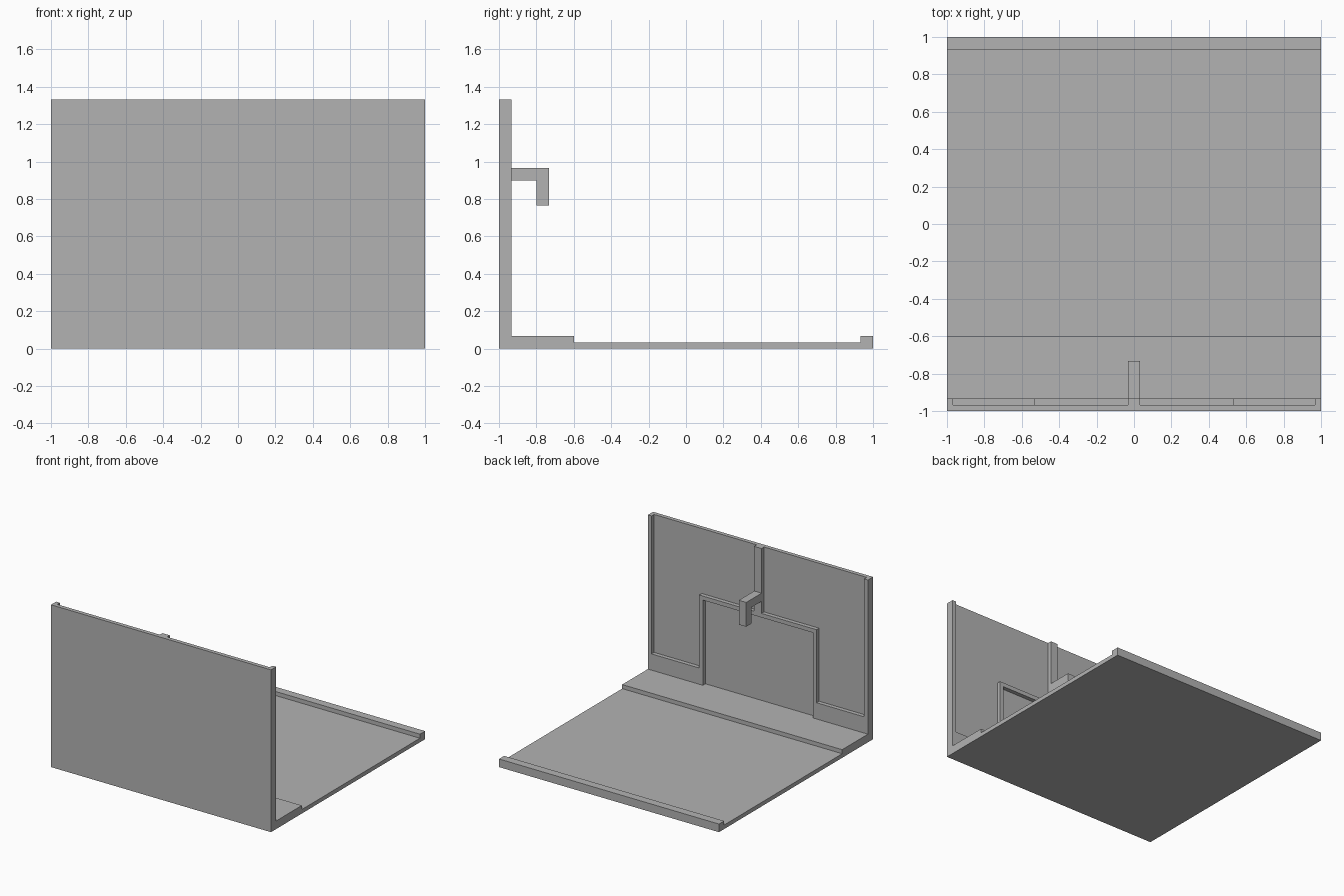
import bpy
import bmesh
from mathutils import Vector

cube = bpy.data.objects.get("Cube")
if cube:
    bpy.data.objects.remove(cube, do_unlink=True)

grey = bpy.data.materials.new("plain grey")
grey.use_nodes = True
colour = (0.45, 0.45, 0.45, 1)
grey.diffuse_color = colour
grey.node_tree.nodes["Principled BSDF"].inputs["Base Color"].default_value = colour


def extrude_outline(name, points, offset):
    """Extrude a flat outline into a solid along the offset."""
    bm = bmesh.new()
    face = bm.faces.new([bm.verts.new(p) for p in points])
    result = bmesh.ops.extrude_face_region(bm, geom=[face], use_keep_orig=True)
    moved = [v for v in result["geom"] if isinstance(v, bmesh.types.BMVert)]
    bmesh.ops.translate(bm, verts=moved, vec=Vector(offset))
    bmesh.ops.recalc_face_normals(bm, faces=bm.faces)
    mesh = bpy.data.meshes.new(name)
    bm.to_mesh(mesh)
    bm.free()
    mesh.materials.append(grey)
    obj = bpy.data.objects.new(name, mesh)
    bpy.context.collection.objects.link(obj)
    return obj


T = 1 / 30           # thickness of one layer
TOP = 4 / 3          # wall height
FACE = -1 + T        # recessed wall surface
FRONT = -1 + 2 * T   # raised frame surface

# Floor with step and end lip, joined to the thin wall
shell = [(-1, 0), (1, 0), (1, 2 * T), (1 - 2 * T, 2 * T), (1 - 2 * T, T),
         (-0.6, T), (-0.6, 2 * T), (FACE, 2 * T), (FACE, TOP), (-1, TOP)]
extrude_outline("floor_and_wall", [(-1, y, z) for y, z in shell], (2, 0, 0))

# Raised wall frame: side posts, low bands, doorway surround, centre post
upper = [(T, TOP), (T, 0.8), (0.5 + T, 0.8), (0.5 + T, 0.2),
         (1 - T, 0.2), (1 - T, TOP), (1, TOP), (1, 2 * T),
         (0.5, 2 * T), (0.5, 0.8 - T)]
outline = upper + [(-x, z) for x, z in reversed(upper)]
extrude_outline("wall_frame", [(x, FACE, z) for x, z in outline], (0, T, 0))

# Hook above the doorway
hook = [(FRONT, 0.9), (FRONT, 0.9 + 2 * T), (-0.8 + 2 * T, 0.9 + 2 * T),
        (-0.8 + 2 * T, 0.8 - T), (-0.8, 0.8 - T), (-0.8, 0.9)]
extrude_outline("hook", [(-T, y, z) for y, z in hook], (2 * T, 0, 0))
